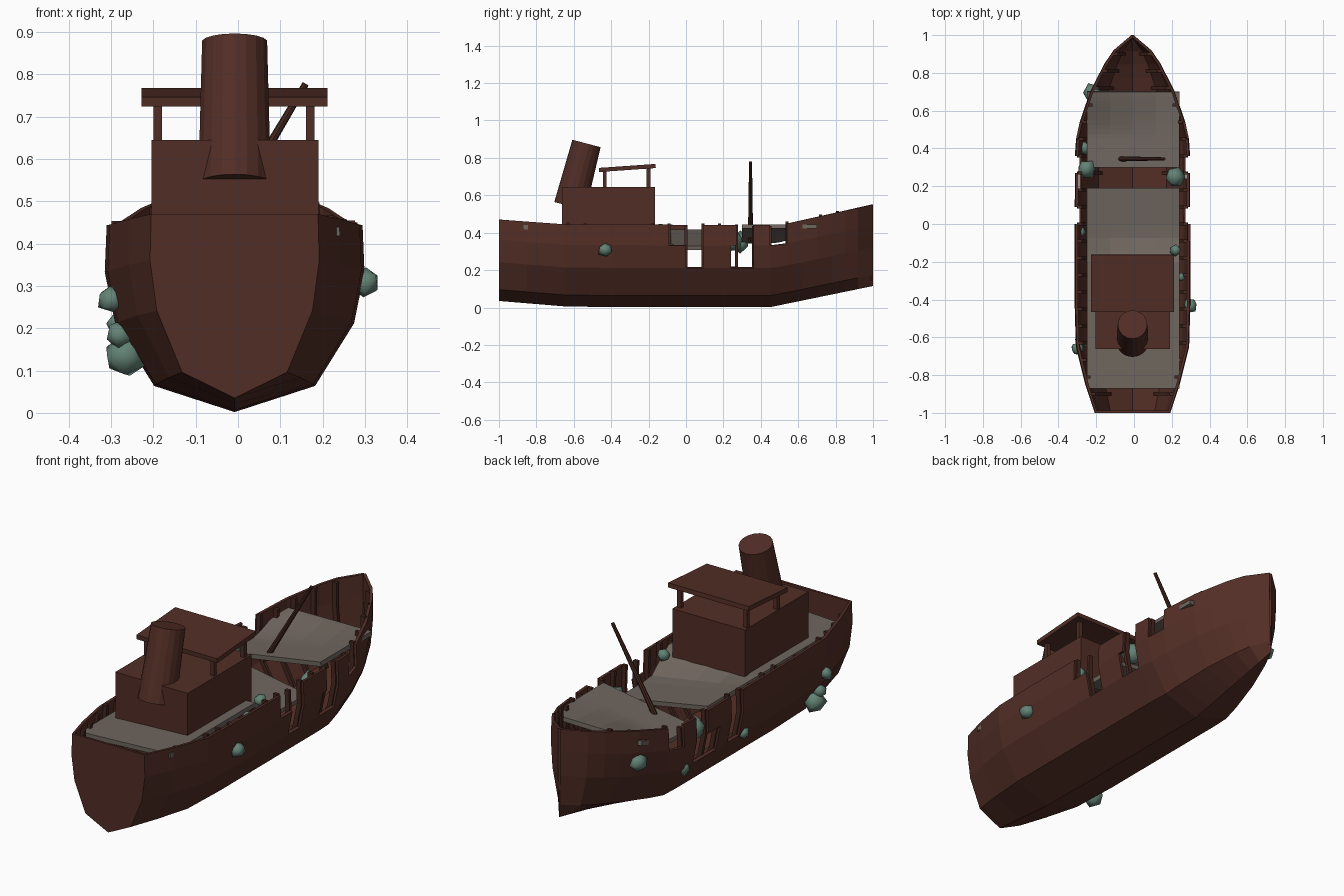
import bpy, bmesh, math, random
from mathutils import Vector, Matrix

random.seed(4)
cube = bpy.data.objects.get("Cube")
if cube:
    bpy.data.objects.remove(cube)


def material(name, rgb):
    m = bpy.data.materials.new(name)
    m.use_nodes = True
    m.diffuse_color = (*rgb, 1)
    bsdf = m.node_tree.nodes["Principled BSDF"]
    bsdf.inputs["Base Color"].default_value = (*rgb, 1)
    bsdf.inputs["Roughness"].default_value = 0.9
    return m


RUST = material("rusty brown", (0.085, 0.027, 0.019))
DARK = material("dark rust", (0.06, 0.021, 0.014))
DECK = material("weathered grey", (0.16, 0.133, 0.112))
TEAL = material("coral green", (0.125, 0.225, 0.18))
MID = -0.008


def finish(name, bm, mat):
    me = bpy.data.meshes.new(name)
    bm.to_mesh(me)
    bm.free()
    me.materials.append(mat)
    ob = bpy.data.objects.new(name, me)
    bpy.context.collection.objects.link(ob)
    return ob


def thicken(ob, t, offset):
    mod = ob.modifiers.new("thickness", "SOLIDIFY")
    mod.thickness, mod.offset = t, offset


def box(name, lo, hi, mat, pitch=0):
    lo, hi = Vector(lo), Vector(hi)
    bm = bmesh.new()
    bmesh.ops.create_cube(bm, size=1)
    for v in bm.verts:
        v.co = Vector(a * b for a, b in zip(v.co, hi - lo))
    ob = finish(name, bm, mat)
    ob.location = (lo + hi) / 2
    ob.rotation_euler.x = pitch
    return ob


def rod(name, a, b, r1, r2, sides, mat):
    a, b = Vector(a), Vector(b)
    bm = bmesh.new()
    bmesh.ops.create_cone(bm, cap_ends=True, segments=sides, radius1=r1, radius2=r2, depth=(b - a).length)
    rot = Vector((0, 0, 1)).rotation_difference(b - a).to_matrix().to_4x4()
    bm.transform(Matrix.Translation((a + b) / 2) @ rot)
    return finish(name, bm, mat)


def lerp(table, y):
    for (y0, v0), (y1, v1) in zip(table, table[1:]):
        if y <= y1:
            return v0 + (v1 - v0) * (y - y0) / (y1 - y0)
    return table[-1][1]


def smooth(t):
    t = max(0, min(1, t))
    return t * t * (3 - 2 * t)


# Hull lines: half width, keel height and rail height along the length
WIDTH = [(-1, .2), (-.85, .25), (-.65, .3), (-.4, .307), (.4, .305), (.5, .293),
         (.7, .225), (.85, .148), (.92, .1), (1, .006)]
KEEL = [(-1, .035), (-.6, .002), (.45, .002), (1, .115)]
RAIL = [(-1, .47), (-.65, .445), (.5, .44), (1, .55)]
PROFILE = [(0, 0), (.62, .14), (.92, .475), (1, .75), (.985, 1)]


def section(y, side):
    w, k, r = (lerp(t, y) for t in (WIDTH, KEEL, RAIL))
    return [Vector((MID + side * w * fx, y, k + (r - k) * fz)) for fx, fz in PROFILE]


# Hull skin with missing plates amidships
stations = [-1, -.85, -.65, -.4, -.2, -.09, 0, .09, .18, .24, .27, .36, .45, .54, .62, .7, .78, .85, .92, 1]
missing = {(1, 3): (-.09, 0, .27, .45), (1, 2): (0, .24, .27),
           (-1, 3): (0, .27, .45), (-1, 2): (0, .18, .24, .27)}
bm = bmesh.new()
transom = []
for side in (1, -1):
    rings = [[bm.verts.new(p) for p in section(y, side)] for y in stations]
    transom.append(rings[0])
    for i, (a, b) in enumerate(zip(rings, rings[1:])):
        for j in range(len(PROFILE) - 1):
            if stations[i] in missing.get((side, j), ()):
                continue
            quad = [a[j], b[j], b[j + 1], a[j + 1]]
            bm.faces.new(quad if side > 0 else quad[::-1])
bm.faces.new(transom[0] + transom[1][:0:-1])
bmesh.ops.remove_doubles(bm, verts=bm.verts, dist=.0005)
for f in bm.faces:
    c = f.calc_center_median()
    out = Vector((c.x - MID, -1 if c.y < -.99 else 0, c.z - .35))
    if f.normal.length == 0:
        f.normal_update()
    if f.normal.dot(out) < 0:
        f.normal_flip()
hull = finish("hull", bm, RUST)
thicken(hull, .014, -1)

# Inner ribs
bm = bmesh.new()
for i in range(21):
    y = -.9 + .09 * i
    for side in (1, -1):
        pts = section(y, side)[1:]
        pts[-1].z += random.uniform(-.02, .012)
        outer = [bm.verts.new(p - Vector((side * .011, 0, 0))) for p in pts]
        inner = [bm.verts.new(p - Vector((side * .034, 0, 0))) for p in pts]
        for j in range(len(pts) - 1):
            bm.faces.new((outer[j], outer[j + 1], inner[j + 1], inner[j]))
bmesh.ops.recalc_face_normals(bm, faces=bm.faces)
thicken(finish("ribs", bm, DARK), .016, 0)


# Decks, sagging where the side has given way
def deck(name, y0, y1, height):
    bm = bmesh.new()
    bmesh.ops.create_grid(bm, x_segments=4, y_segments=16, size=.5)
    for v in bm.verts:
        t, y = v.co.x + .5, y0 + (v.co.y + .5) * (y1 - y0)
        v.co = (-.25 + .49 * t, y, height(t, y))
    thicken(finish(name, bm, DECK), .022, -1)


deck("main_deck", -.87, .19, lambda t, y: .417 + .023 * t - .11 * t * smooth((y + .22) / .17))
deck("fore_deck", .3, .7, lambda t, y: .445 - .08 * (1 - t) * smooth((.75 - y) / .3))

# Deckhouse with raised canopy
box("deckhouse", (-.205, -.663, .4), (.19, -.165, .645), RUST)
box("canopy", (-.228, -.465, .735), (.212, -.162, .757), RUST, math.radians(4))
for x in (-.19, .171):
    for y in (-.435, -.2):
        box("canopy_post", (x - .01, y - .01, .64), (x + .01, y + .01, .742), RUST)

# Leaning funnel and fallen mast
funnel = rod("funnel", (MID, -.62, .542), (MID, -.532, .877), .087, .078, 18, RUST)
rod("mast", (-.09, .345, .355), (.16, .345, .778), .014, .008, 8, DARK)

# Coral growths: x, y, z, radius
growths = [(-.268, -.62, .135, .055), (-.28, -.64, .185, .035), (-.3, -.66, .27, .034),
           (.3, -.43, .31, .04), (-.22, .69, .33, .052), (-.25, .29, .35, .055),
           (.215, .25, .355, .055), (.22, -.14, .42, .03), (.25, -.28, .4, .026),
           (-.265, .4, .2, .036), (-.285, -.04, .21, .03)]
for x, y, z, r in growths:
    bm = bmesh.new()
    bmesh.ops.create_icosphere(bm, subdivisions=1, radius=r)
    for v in bm.verts:
        v.co *= random.uniform(.85, 1.15)
    for f in bm.faces:
        f.smooth = True
    ob = finish("coral", bm, TEAL)
    ob.location = (x, y, z)
    ob.rotation_euler = [random.uniform(0, 3) for _ in range(3)]
